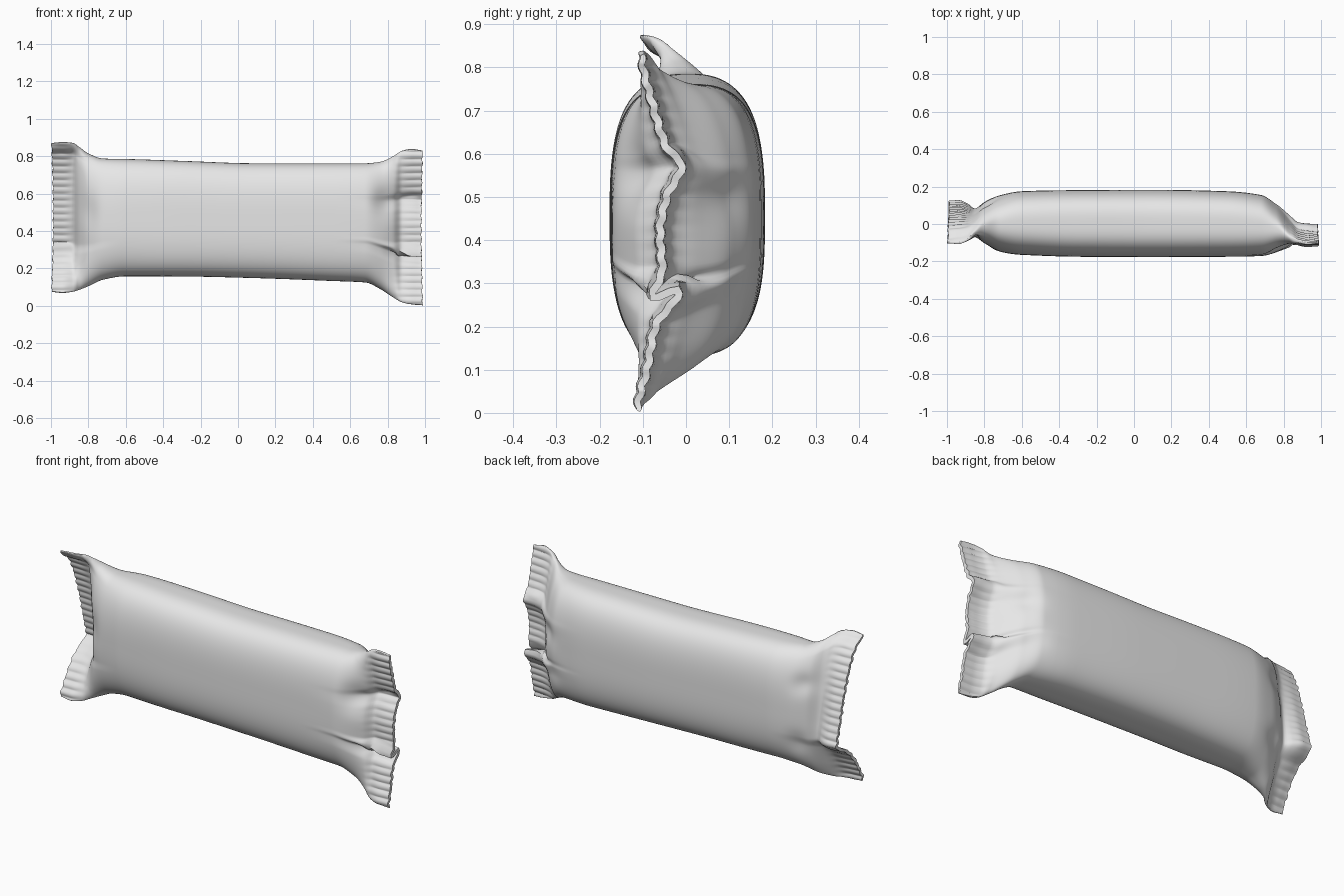
import bpy
import bmesh
from math import cos, sin, pi, exp, hypot

cube = bpy.data.objects.get("Cube")
if cube:
    bpy.data.objects.remove(cube, do_unlink=True)

# Sections along the wrapper: x, bottom, top, y centre, half thickness, squareness, seal bend
SECTIONS = [
    (-1.0, .075, .87, 0, .008, 6, 1),
    (-.94, .07, .875, 0, .01, 6, 1),
    (-.885, .075, .872, 0, .014, 5, .8),
    (-.85, .085, .85, -.01, .055, 2.2, .35),
    (-.8, .105, .815, -.005, .112, 2.2, .12),
    (-.72, .14, .787, 0, .15, 2.5, .03),
    (-.6, .158, .785, .005, .17, 2.8, 0),
    (-.3, .157, .775, .003, .178, 3, 0),
    (.1, .148, .762, .003, .18, 3, 0),
    (.5, .133, .762, 0, .175, 3, 0),
    (.68, .125, .762, -.005, .163, 2.8, .05),
    (.76, .09, .77, -.01, .128, 2.4, .2),
    (.83, .045, .8, -.01, .07, 2, .6),
    (.875, .02, .828, 0, .02, 4, .9),
    (.93, .008, .838, 0, .012, 6, 1),
    (.99, .004, .83, 0, .009, 6, 1),
]

# Wavy line of each seal from bottom to top: fraction of height, y, fold shift in z
RIGHT_SEAL = [(0, -.1, 0), (.12, -.06, 0), (.25, .02, 0), (.32, .115, .01),
              (.36, .11, 0), (.45, .09, 0), (.65, .05, 0), (.92, -.03, 0), (1, -.1, 0)]
LEFT_SEAL = [(0, -.112, 0), (.12, -.09, 0), (.24, -.07, 0), (.325, -.015, .012),
             (.355, -.08, -.03), (.39, -.055, 0), (.5, -.06, 0), (.6, -.045, 0),
             (.69, -.01, 0), (.74, -.045, 0), (.85, -.075, 0), (1, -.102, 0)]

# Soft dents in the film: x, z, side, x radius, z radius, depth
DENTS = [(.78, .56, -1, .05, .07, .018), (.76, .5, 1, .06, .05, .018),
         (.72, .3, 1, .06, .06, .012), (-.8, .5, -1, .05, .09, .015),
         (-.78, .62, 1, .05, .05, .014), (-.76, .3, 1, .05, .06, .012)]


def smooth_lookup(table, t):
    """Monotone cubic interpolation of table rows by their first column."""
    i = 0
    while i < len(table) - 2 and t > table[i + 1][0]:
        i += 1
    a, b = table[i], table[i + 1]
    before, after = table[max(i - 1, 0)], table[min(i + 2, len(table) - 1)]
    step = b[0] - a[0]
    f = min(max((t - a[0]) / step, 0), 1)

    def slope(p, q, c):
        return (q[c] - p[c]) / (q[0] - p[0]) if q[0] > p[0] else 0

    def joint(s, r):
        return 2 * s * r / (s + r) if s * r > 0 else 0

    out = []
    for c in range(1, len(a)):
        mid = slope(a, b, c)
        m0 = joint(slope(before, a, c), mid) * step
        m1 = joint(mid, slope(b, after, c)) * step
        out.append((2 * f**3 - 3 * f**2 + 1) * a[c] + (f**3 - 2 * f**2 + f) * m0
                   + (3 * f**2 - 2 * f**3) * b[c] + (f**3 - f**2) * m1)
    return out


STEPS = 150
HEIGHTS = [.5 - .5 * cos(pi * k / STEPS) for k in range(STEPS + 1)]


def spine_table(seal):
    return [smooth_lookup(seal, v) for v in HEIGHTS]


SPINES = {-1: spine_table(RIGHT_SEAL), 1: spine_table(LEFT_SEAL)}


def section_ring(x):
    """Front points going up, then back points going down."""
    low, high, centre, half, square, bend = smooth_lookup(SECTIONS, x)
    spine = SPINES[1 if x > 0 else -1]
    crimp = bend**6

    def middle(k):
        y, fold = spine[k]
        z = low + (high - low) * HEIGHTS[k] + fold * crimp
        return centre + bend * y + .003 * crimp * sin(z * 170), z

    def point(k, side):
        y, z = middle(k)
        y0, z0 = middle(max(k - 1, 0))
        y1, z1 = middle(min(k + 1, STEPS))
        ty, tz = (y1 - y0) * crimp, z1 - z0
        length = hypot(ty, tz) or 1
        off = half * max(0, 1 - abs(2 * HEIGHTS[k] - 1)**square)**(1 / square)
        for dx, dz, dent_side, rx, rz, depth in DENTS:
            if dent_side == side:
                off -= min(depth, off * .4) * exp(-((x - dx) / rx)**2 - ((z - dz) / rz)**2)
        # Ragged cut along the outer edge
        edge = max(0, (abs(x) - .95) / .05)
        inset = edge * (.006 * abs(sin(z * 62)) + .008 * sin(pi * HEIGHTS[k]))
        px = x - inset * (1 if x > 0 else -1)
        return px, y + side * off * tz / length, z - side * off * ty / length

    return ([point(k, -1) for k in range(STEPS + 1)]
            + [point(k, 1) for k in range(STEPS - 1, 0, -1)])


# Denser sections near the crimped ends
xs = [SECTIONS[0][0] + i * .01 for i in range(40)]
xs += [-.6 + i * .04 for i in range(30)]
xs += [.6 + i * .01 for i in range(40)]

bm = bmesh.new()
rings = [[bm.verts.new(p) for p in section_ring(x)] for x in xs]
count = len(rings[0])
for a, b in zip(rings, rings[1:]):
    for i in range(count):
        j = (i + 1) % count
        bm.faces.new((a[i], b[i], b[j], a[j]))

# Close the two cut edges
for ring in (rings[0], rings[-1]):
    for k in range(STEPS):
        corners = [ring[k], ring[k + 1], ring[(count - k - 1) % count], ring[(count - k) % count]]
        bm.faces.new(list(dict.fromkeys(corners)))
bmesh.ops.recalc_face_normals(bm, faces=bm.faces)

mesh = bpy.data.meshes.new("wrapper")
bm.to_mesh(mesh)
bm.free()
wrapper = bpy.data.objects.new("wrapper", mesh)
bpy.context.collection.objects.link(wrapper)

# Plain grey film
film = bpy.data.materials.new("grey_film")
film.use_nodes = True
film.diffuse_color = (.8, .8, .8, 1)
film.node_tree.nodes["Principled BSDF"].inputs["Base Color"].default_value = (.8, .8, .8, 1)
mesh.materials.append(film)

bpy.ops.object.select_all(action="DESELECT")
wrapper.select_set(True)
bpy.context.view_layer.objects.active = wrapper
bpy.ops.object.shade_smooth_by_angle(angle=pi / 3)
